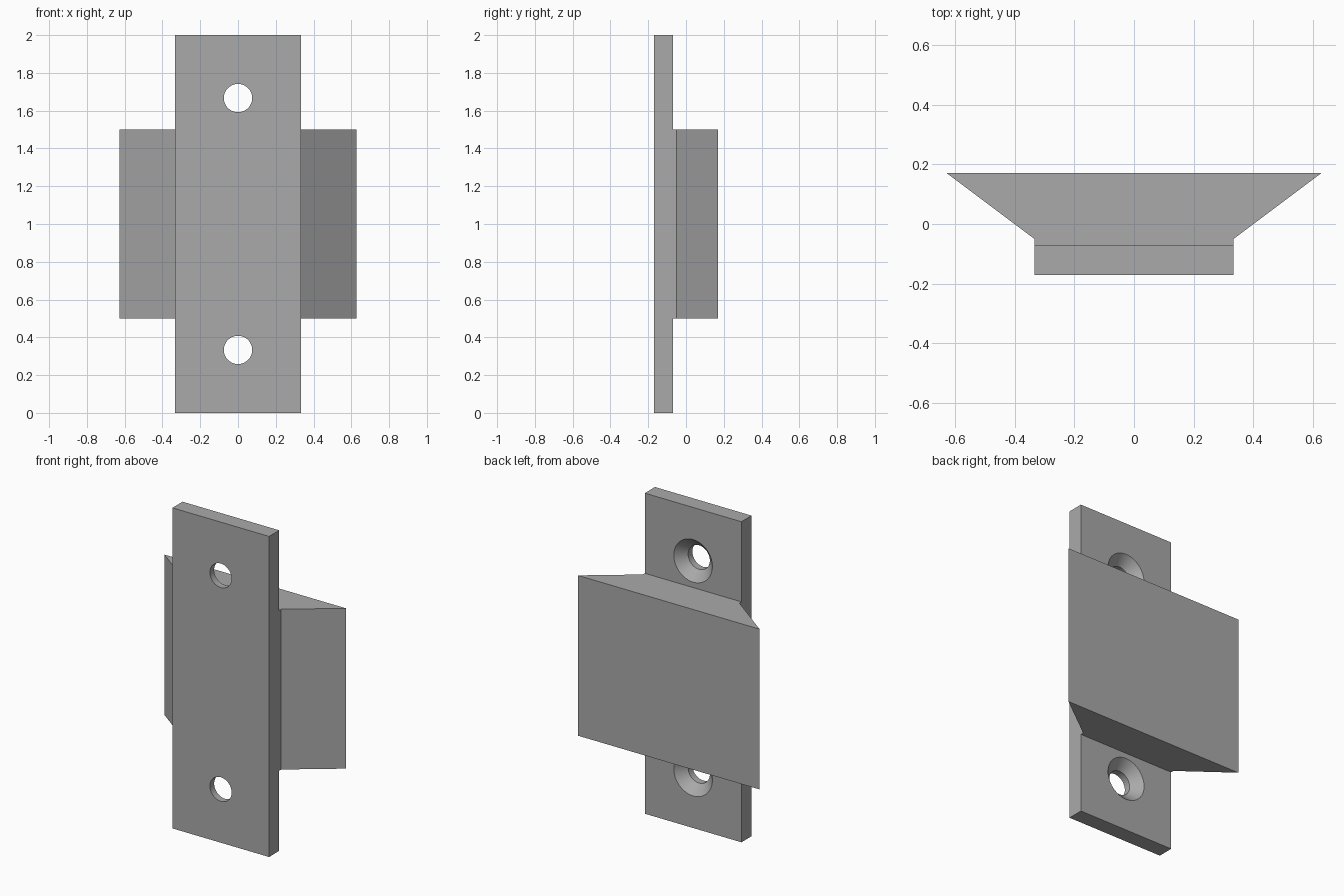
import bpy, bmesh, math
from mathutils import Matrix, Vector

if "Cube" in bpy.data.objects:
    bpy.data.objects.remove(bpy.data.objects["Cube"])

HALF_W = 1 / 3
FRONT, SEAM, BACK = -0.17, -0.07, 0.17

grey = bpy.data.materials.new("plain grey")
grey.use_nodes = True
grey.diffuse_color = (0.4, 0.4, 0.4, 1)
grey.node_tree.nodes["Principled BSDF"].inputs["Base Color"].default_value = grey.diffuse_color


def finish(name, bm):
    bmesh.ops.recalc_face_normals(bm, faces=bm.faces)
    mesh = bpy.data.meshes.new(name)
    bm.to_mesh(mesh)
    bm.free()
    mesh.materials.append(grey)
    obj = bpy.data.objects.new(name, mesh)
    bpy.context.collection.objects.link(obj)
    return obj


def prism(name, outline, z0, z1):
    """Extrude an (x, y) outline from z0 to z1."""
    bm = bmesh.new()
    face = bm.faces.new([bm.verts.new((x, y, z0)) for x, y in outline])
    top = bmesh.ops.extrude_face_region(bm, geom=[face])["geom"]
    bmesh.ops.translate(bm, vec=(0, 0, z1 - z0),
                        verts=[v for v in top if isinstance(v, bmesh.types.BMVert)])
    return finish(name, bm)


def countersink(name, z):
    """Revolved screw-hole cutter: straight bore, then a flared cone."""
    profile = [(0, FRONT - 0.05), (0.075, FRONT - 0.05), (0.075, -0.128),
               (0.133, SEAM), (0.133, SEAM + 0.05), (0, SEAM + 0.05)]
    bm = bmesh.new()
    verts = [bm.verts.new((r, y, z)) for r, y in profile]
    edges = [bm.edges.new(pair) for pair in zip(verts, verts[1:])]
    bmesh.ops.spin(bm, geom=verts + edges, cent=(0, 0, z), axis=(0, 1, 0),
                   angle=math.tau, steps=48)
    bmesh.ops.remove_doubles(bm, verts=bm.verts, dist=1e-5)
    return finish(name, bm)


def boolean(target, tool, operation):
    mod = target.modifiers.new(operation.title(), "BOOLEAN")
    mod.object, mod.operation, mod.solver = tool, operation, "EXACT"
    bpy.context.view_layer.objects.active = target
    bpy.ops.object.modifier_apply(modifier=mod.name)
    bpy.data.objects.remove(tool)


# Flat mounting plate
plate = prism("mounting_plate", [(-HALF_W, FRONT), (HALF_W, FRONT),
                                 (HALF_W, SEAM), (-HALF_W, SEAM)], 0, 2)

# Flared dovetail block on the back of the plate
half = [(HALF_W, SEAM), (HALF_W, -0.05), (0.627, BACK)]
block = prism("dovetail_block", half + [(-x, y) for x, y in reversed(half)], 0.5, 1.5)
boolean(plate, block, "UNION")

# Countersunk screw holes
for z in (HALF_W, 2 - HALF_W):
    boolean(plate, countersink("hole_cutter", z), "DIFFERENCE")

plate.name = "dovetail_mounting_plate"
bpy.ops.object.select_all(action="DESELECT")
plate.select_set(True)
bpy.context.view_layer.objects.active = plate
bpy.ops.object.shade_smooth_by_angle(angle=math.radians(30))
